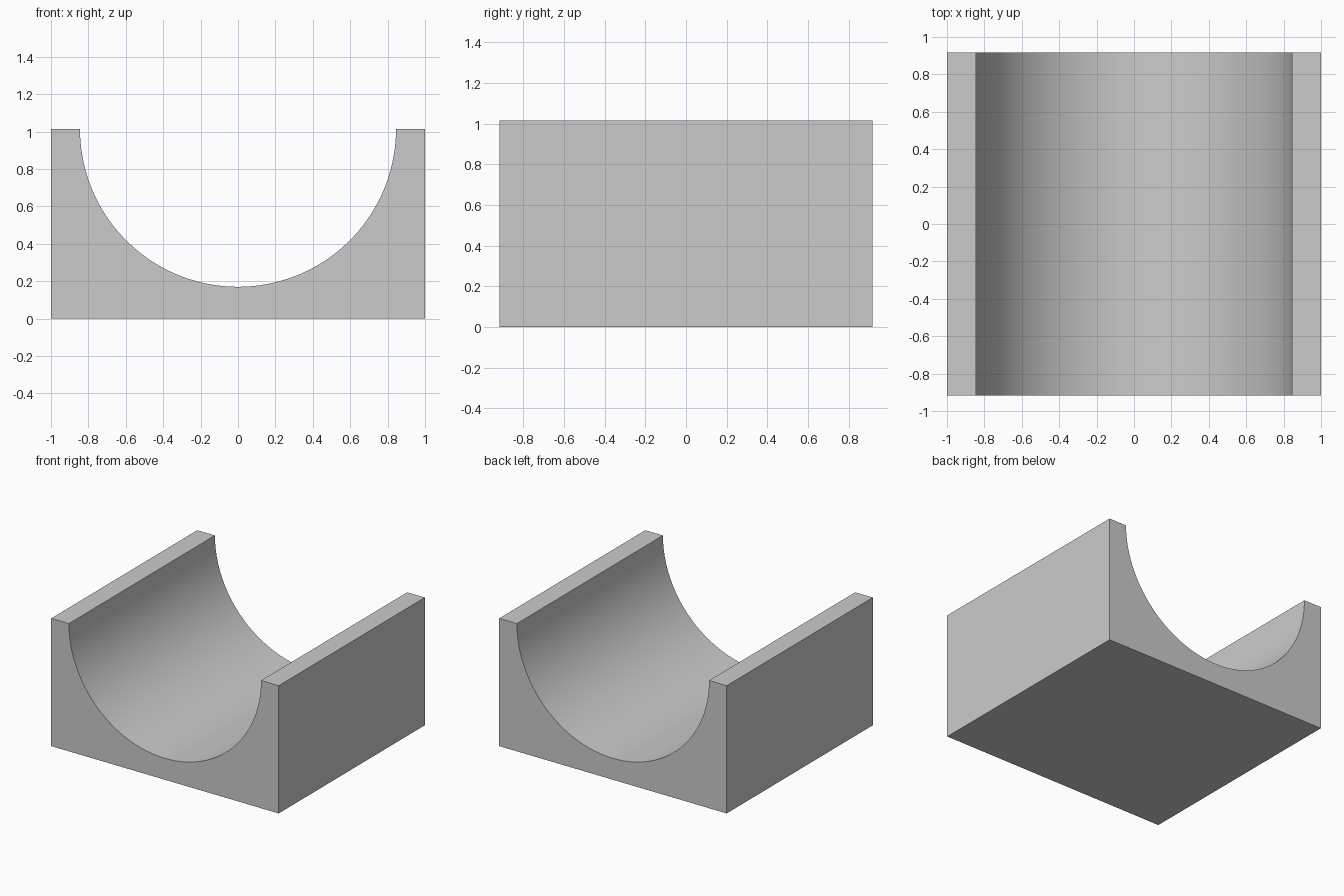
import bpy, bmesh
from math import pi, cos, sin, radians
from mathutils import Vector

cube = bpy.data.objects.get("Cube")
if cube:
    bpy.data.objects.remove(cube, do_unlink=True)

HALF_WIDTH, HALF_DEPTH, HEIGHT = 1.0, 0.917, 1.015
RADIUS, SEGMENTS = 0.845, 48

# Plain grey material
grey = bpy.data.materials.new("light_grey")
grey.use_nodes = True
colour = (0.6, 0.6, 0.6, 1)
grey.diffuse_color = colour
grey.node_tree.nodes["Principled BSDF"].inputs["Base Color"].default_value = colour

# Block profile with a half-round channel open at the top
profile = [(-HALF_WIDTH, 0), (HALF_WIDTH, 0), (HALF_WIDTH, HEIGHT)]
for i in range(SEGMENTS + 1):
    a = pi * i / SEGMENTS
    profile.append((RADIUS * cos(a), HEIGHT - RADIUS * sin(a)))
profile.append((-HALF_WIDTH, HEIGHT))

# Extrude the profile from front to back
bm = bmesh.new()
front = bm.faces.new([bm.verts.new((x, -HALF_DEPTH, z)) for x, z in profile])
result = bmesh.ops.extrude_face_region(bm, geom=[front], use_keep_orig=True)
moved = [v for v in result["geom"] if isinstance(v, bmesh.types.BMVert)]
bmesh.ops.translate(bm, verts=moved, vec=Vector((0, 2 * HALF_DEPTH, 0)))
bmesh.ops.recalc_face_normals(bm, faces=bm.faces)

mesh = bpy.data.meshes.new("cradle_block")
bm.to_mesh(mesh)
bm.free()
mesh.materials.append(grey)
block = bpy.data.objects.new("cradle_block", mesh)
bpy.context.collection.objects.link(block)

# Smooth channel, crisp block edges
bpy.ops.object.select_all(action="DESELECT")
block.select_set(True)
bpy.context.view_layer.objects.active = block
bpy.ops.object.shade_smooth_by_angle(angle=radians(30))
